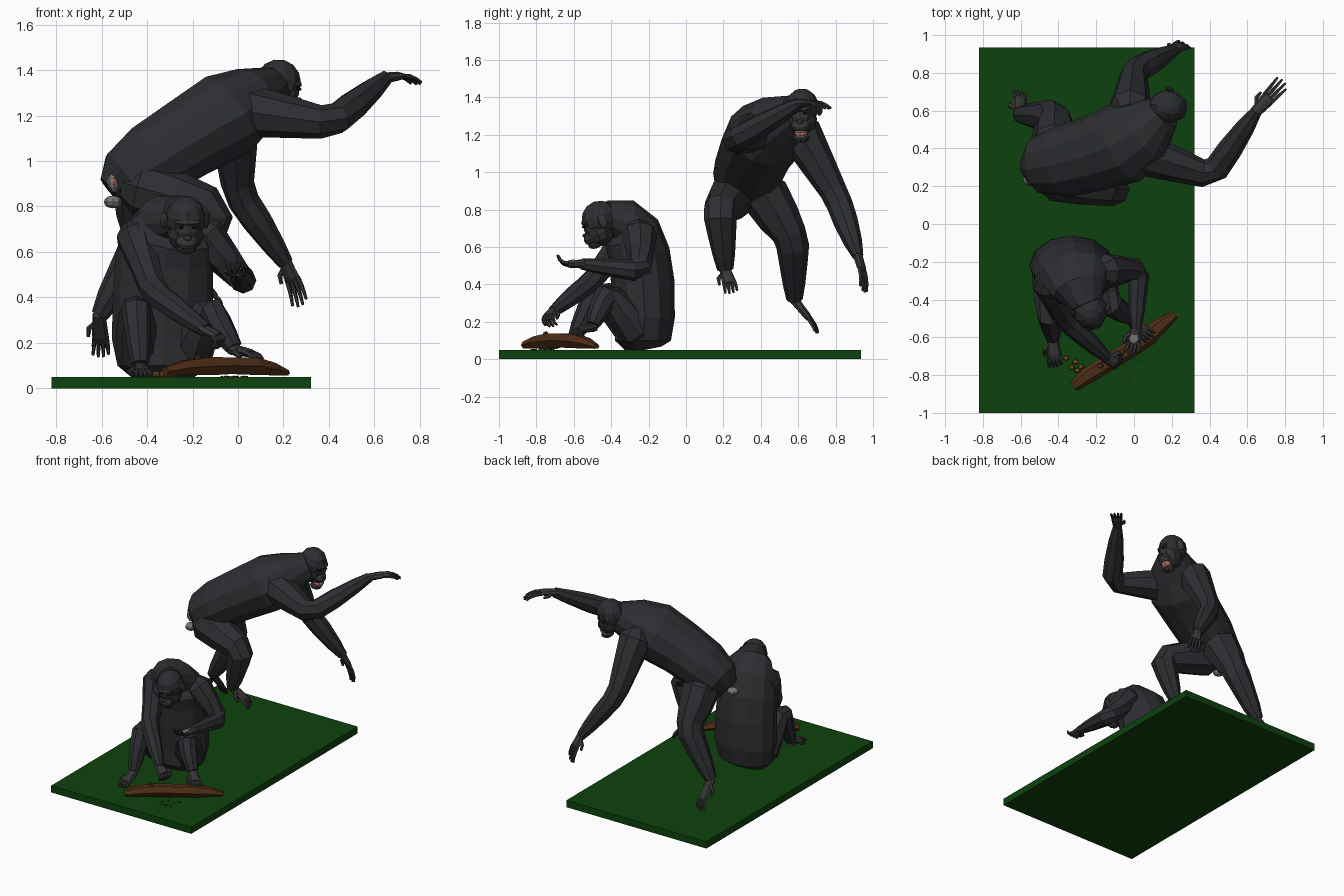
import bpy, bmesh, math, random
from mathutils import Vector as V, Matrix

if "Cube" in bpy.data.objects:
    bpy.data.objects.remove(bpy.data.objects["Cube"])

random.seed(4)


def mat(name, r, g, b):
    m = bpy.data.materials.new(name)
    m.diffuse_color = (r, g, b, 1)
    m.use_nodes = True
    m.node_tree.nodes["Principled BSDF"].inputs["Base Color"].default_value = m.diffuse_color
    return m


FUR = mat("fur", .026, .027, .031)
SKIN = mat("dark_skin", .04, .037, .037)
PALM = mat("pale_skin", .2, .18, .17)
PINK = mat("mouth_pink", .45, .17, .12)
BLACK = mat("eye_black", .01, .006, .004)
TEETH = mat("teeth", .6, .55, .45)
GREEN = mat("grass_green", .004, .055, .004)
WOOD = mat("wood", .075, .027, .008)
NUT = mat("nut", .25, .08, .02)


def finish(name, bm, m):
    bmesh.ops.recalc_face_normals(bm, faces=bm.faces)
    me = bpy.data.meshes.new(name)
    bm.to_mesh(me)
    bm.free()
    me.materials.append(m)
    ob = bpy.data.objects.new(name, me)
    bpy.context.collection.objects.link(ob)
    return ob


def loft(bm, secs, n=8, side=(1, 0, 0)):
    """Rings along a path: each section is (point, half width, half depth)."""
    pts = [V(s[0]) for s in secs]
    rings = []
    for i, (p, a, b) in enumerate(secs):
        t = (pts[min(i + 1, len(pts) - 1)] - pts[max(i - 1, 0)]).normalized()
        s = V(side) - t * t.dot(V(side))
        s = (s if s.length > .05 else t.orthogonal()).normalized()
        u = t.cross(s)
        rings.append([bm.verts.new(pts[i] + s * a * math.cos(k * math.tau / n)
                                   + u * b * math.sin(k * math.tau / n)) for k in range(n)])
    for r, q in zip(rings, rings[1:]):
        for k in range(n):
            bm.faces.new((r[k], r[(k + 1) % n], q[(k + 1) % n], q[k]))
    bm.faces.new(rings[0])
    bm.faces.new(rings[-1])


def tube(name, secs, m, n=8, side=(1, 0, 0)):
    bm = bmesh.new()
    loft(bm, secs, n, side)
    return finish(name, bm, m)


def ball(name, frame, centre, radii, m, u=8, v=6):
    bm = bmesh.new()
    bmesh.ops.create_uvsphere(bm, u_segments=u, v_segments=v, radius=1)
    bm.transform(frame @ Matrix.Translation(centre) @ Matrix.Diagonal((*radii, 1)))
    return finish(name, bm, m)


def limb(name, a, b, c, r, side):
    """Upper segment a-b, lower segment b-c; r = root, mid, joint, calf, end radii."""
    a, b, c = V(a), V(b), V(c)
    d = (b - a).normalized() * r[0] * .6
    secs = [(a - d, r[0] * .6, r[0] * .6), (a, r[0], r[0]), (a.lerp(b, .5), r[1], r[1]),
            (a.lerp(b, .88), r[2] * 1.05, r[2] * 1.05),
            (b.lerp(c, .12), r[2], r[2]), (b.lerp(c, .4), r[3], r[3]),
            (b.lerp(c, .75), (r[3] + r[4]) / 2, (r[3] + r[4]) / 2), (c, r[4], r[4] * .85)]
    tube(name, secs, FUR, 8, side)


def paw(name, wrist, direction, normal, palm, finger, curl, thumb_side, pale=False, width=.038):
    """Hand or foot: palm, four jointed digits and a thumb; normal points out of the back."""
    w, d = V(wrist), V(direction).normalized()
    n = V(normal)
    n = (n - d * n.dot(d)).normalized()
    s = d.cross(n) * thumb_side
    bm = bmesh.new()
    loft(bm, [(w - d * .02, .03, .026), (w + d * palm * .4, width * .9, .022),
              (w + d * palm * .8, width, .02), (w + d * palm * 1.05, width * .9, .012)], 8, s)
    for i in range(4):
        o = (1.5 - i) * width * .5
        p, ang = w + d * palm + s * o, 0
        length = finger * (.92, 1, .97, .8)[i] / 3
        secs = [(p - d * .01, .0105, .0105)]
        for j in range(3):
            ang += curl
            p = p + (d * math.cos(ang) - n * math.sin(ang) + s * o * 3).normalized() * length
            secs.append((p, .0105 - .002 * j, .0105 - .002 * j))
        loft(bm, secs, 5, s)
    q = w + d * palm * .3 + s * width * .6
    loft(bm, [(q, .014, .014), (q + (s + d * .8) * .025 - n * .008, .013, .012),
              (q + (s * .7 + d * 1.4) * .04 - n * .02, .008, .008)], 5, n)
    finish(name, bm, SKIN)
    if pale:
        frame = Matrix.Translation(w) @ Matrix((s, d, n)).transposed().to_4x4()
        ball(name + "_pad", frame, (0, palm * .62, -.014), (width * .7, palm * .4, .01), PALM)


def head(name, centre, fwd, up, mouth_open):
    """Head in a local frame: x side, y forward, z up."""
    f = V(fwd).normalized()
    u = (V(up) - f * f.dot(V(up))).normalized()
    fr = Matrix.Translation(centre) @ Matrix((f.cross(u), f, u)).transposed().to_4x4()
    ball(name + "_skull", fr, (0, -.01, .01), (.09, .1, .1), FUR, 10, 7)
    ball(name + "_cheeks", fr, (0, .015, -.055), (.083, .075, .075), FUR, 10, 6)
    ball(name + "_face", fr, (0, .052, -.02), (.062, .04, .062), SKIN)
    ball(name + "_brow", fr, (0, .072, .022), (.058, .022, .014), SKIN)
    ball(name + "_muzzle", fr, (0, .07, -.07), (.052, .042, .036), SKIN, 10, 6)
    ball(name + "_nose", fr, (0, .098, -.042), (.02, .012, .011), SKIN)
    drop = .055 if mouth_open else .018
    ball(name + "_jaw", fr, (0, .058, -.085 - drop), (.046, .042, .026), SKIN)
    if mouth_open:
        ball(name + "_mouth", fr, (0, .07, -.11), (.036, .04, .032), PINK)
        for z in (-.098, -.124):
            ball(name + "_teeth", fr, (0, .094, z), (.024, .012, .005), TEETH)
    for sx in (-1, 1):
        ball(name + "_eye", fr, (sx * .028, .085, .003), (.01, .009, .007), BLACK)
        ear = fr @ Matrix.Translation((sx * .093, -.012, 0)) @ Matrix.Rotation(sx * .4, 4, 'Z')
        ball(name + "_ear", ear, (0, 0, 0), (.012, .028, .038), SKIN)


# Ground slab
bm = bmesh.new()
bmesh.ops.create_cube(bm, size=1)
bm.transform(Matrix.Translation((-.25, -.033, .025)) @ Matrix.Diagonal((1.14, 1.935, .05, 1)))
finish("ground_slab", bm, GREEN)

# Log, nuts and crumbs
tube("log", [((-.32, -.86, .075), .028, .022), ((-.24, -.8, .09), .044, .036),
             ((-.13, -.73, .098), .046, .046), ((-.03, -.67, .1), .046, .042),
             ((.07, -.6, .098), .05, .044), ((.15, -.53, .085), .04, .032),
             ((.215, -.48, .068), .022, .014)], WOOD, 6, (.55, -.83, 0))
tube("log_knot", [((-.17, -.75, .11), .02, .02), ((-.18, -.75, .145), .013, .012)], WOOD, 5)
for x, y in ((-.36, -.71), (-.31, -.73), (-.33, -.76), (-.28, -.755), (-.3, -.775)):
    ball("nut", Matrix(), (x, y, .063), (.017, .014, .014), NUT, 6, 4)
for i in range(16):
    p = (random.uniform(-.08, .05), random.uniform(-.84, -.7), .052)
    ball("crumb", Matrix(), p, (.006, .005, .004), WOOD, 4, 3)

# Seated ape: body
tube("seated_torso", [((-.33, -.22, .05), .14, .09), ((-.33, -.23, .1), .2, .15),
                      ((-.33, -.22, .22), .225, .16), ((-.33, -.23, .4), .22, .17),
                      ((-.325, -.25, .56), .215, .165), ((-.305, -.29, .68), .2, .155),
                      ((-.285, -.34, .75), .15, .115), ((-.25, -.43, .765), .085, .085)], FUR, 12)
head("seated_head", (-.23, -.465, .735), (.1, -.95, -.36), (0, 0, 1), False)

# Seated ape: arms and hands
limb("seated_right_arm", (-.45, -.31, .67), (-.37, -.5, .42), (-.14, -.71, .255),
     (.09, .07, .058, .054, .032), (0, 0, 1))
paw("seated_right_hand", (-.14, -.71, .255), (.8, -.4, -.35), (.2, -.3, 1), .06, .075, .75, -1)
limb("seated_left_arm", (-.15, -.25, .67), (.025, -.24, .47), (.01, -.56, .51),
     (.095, .075, .058, .05, .03), (0, 0, 1))
paw("seated_left_hand", (.01, -.56, .51), (-.15, -1, -.05), (.2, 0, -1), .075, .08, .4, -1, True)

# Seated ape: legs and feet
LEG = (.1, .088, .066, .06, .04)
limb("seated_right_leg", (-.44, -.28, .15), (-.45, -.47, .38), (-.43, -.6, .11), LEG, (1, 0, 0))
paw("seated_right_foot", (-.43, -.61, .09), (.1, -1, -.12), (0, 0, 1), .1, .055, .2, 1)
limb("seated_left_leg", (-.21, -.26, .15), (-.13, -.42, .36), (-.02, -.5, .18), LEG, (1, 0, 0))
paw("seated_left_foot", (-.015, -.505, .17), (.7, -.65, -.15), (0, 0, 1), .1, .06, .2, 1)

# Leaping ape: body
tube("leaping_torso", [((-.56, .3, .87), .07, .07), ((-.5, .31, .92), .155, .135),
                       ((-.38, .33, 1), .19, .17), ((-.22, .37, 1.1), .2, .18),
                       ((-.05, .43, 1.2), .22, .195), ((.06, .5, 1.27), .175, .15),
                       ((.16, .59, 1.325), .095, .095)], FUR, 12, (-.3, 1, 0))
head("leaping_head", (.185, .62, 1.335), (.95, -.14, -.25), (0, 0, 1), True)
ball("rump_pad", Matrix(), (-.55, .24, .82), (.04, .04, .028), PALM)
ball("rump_patch", Matrix(), (-.54, .24, .91), (.035, .04, .05), PALM)
ball("rump_spot", Matrix(), (-.545, .207, .91), (.01, .01, .018), PINK, 6, 4)

# Leaping ape: arms and hands
ARM = (.115, .092, .07, .066, .035)
limb("leaping_right_arm", (.05, .37, 1.22), (.41, .255, 1.165), (.65, .6, 1.365), ARM, (0, 0, 1))
paw("leaping_right_hand", (.65, .6, 1.365), (.65, .7, .1), (0, 0, 1), .095, .125, .2, -1)
limb("leaping_left_arm", (-.02, .61, 1.21), (0, .81, .86), (.21, .92, .55), ARM, (1, 0, 0))
paw("leaping_left_hand", (.21, .92, .55), (.38, .27, -.9), (.3, .7, .3), .085, .12, .12, -1)

# Leaping ape: legs and feet
LEG = (.13, .115, .088, .076, .044)
limb("leaping_right_leg", (-.42, .25, .88), (-.1, .18, .79), (-.19, .21, .48), LEG, (0, 1, 0))
paw("leaping_right_foot", (-.185, .21, .475), (.75, .2, -.6), (.6, 0, .8), .11, .065, .2, 1)
limb("leaping_left_leg", (-.42, .42, .88), (-.42, .57, .64), (-.61, .58, .32), LEG, (0, 1, 0))
paw("leaping_left_foot", (-.61, .585, .31), (.05, .64, -.8), (.2, .8, .58), .13, .08, .1, -1)
